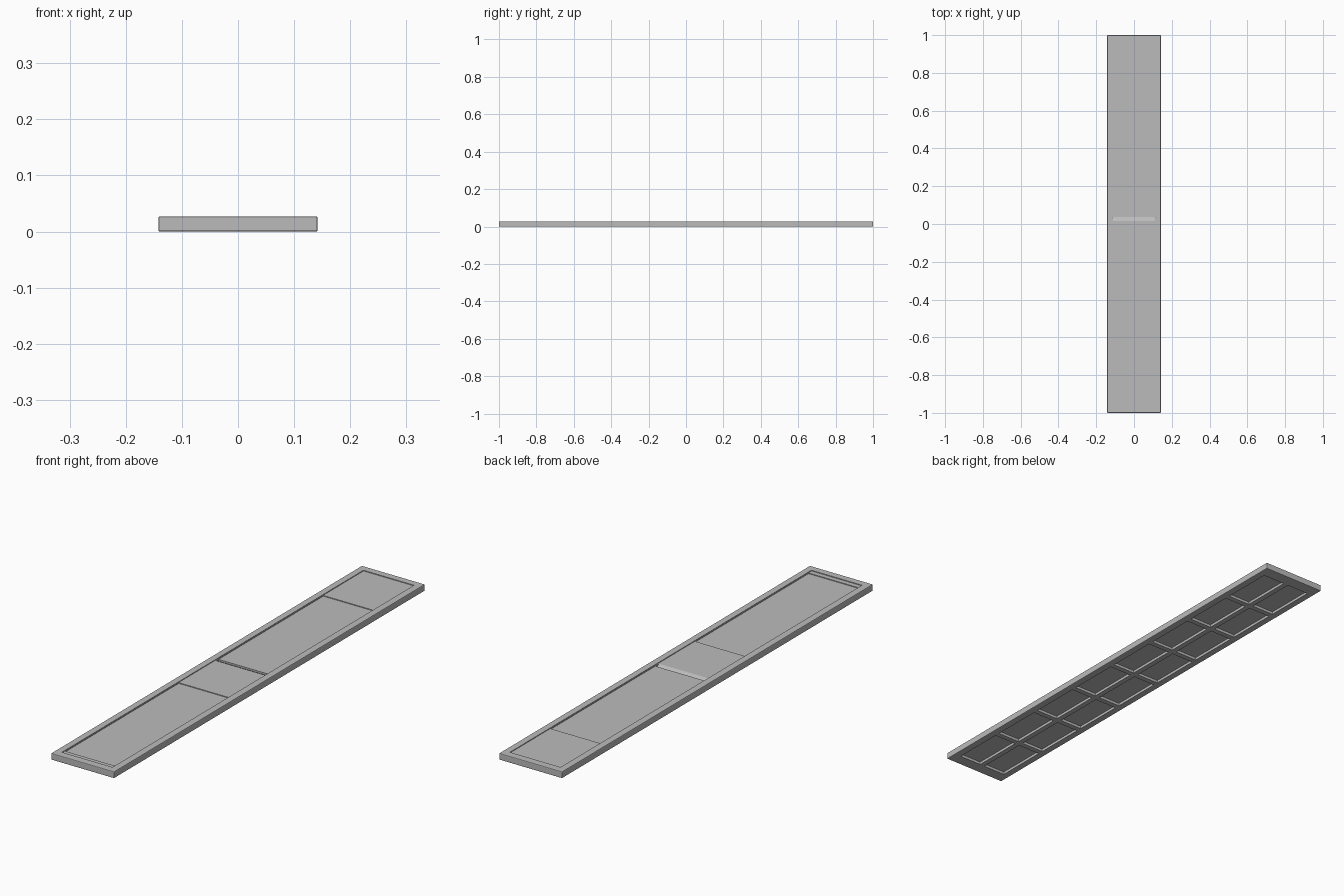
import bpy, bmesh

old = bpy.data.objects.get("Cube")
if old:
    bpy.data.objects.remove(old, do_unlink=True)

WIDTH, LENGTH, HEIGHT = 0.284, 2.0, 0.027
INNER = 0.114          # half width of the recessed top
LEDGE, FLOOR = 0.024, 0.021

grey = bpy.data.materials.new("plain grey")
grey.use_nodes = True
colour = (0.5, 0.5, 0.5, 1)
grey.diffuse_color = colour
grey.node_tree.nodes["Principled BSDF"].inputs["Base Color"].default_value = colour


def prism(bm, profile, half):
    """Extrude a (y, z) profile across x."""
    face = bm.faces.new([bm.verts.new((-half, y, z)) for y, z in profile])
    out = bmesh.ops.extrude_face_region(bm, geom=[face])
    moved = [v for v in out["geom"] if isinstance(v, bmesh.types.BMVert)]
    bmesh.ops.translate(bm, verts=moved, vec=(2 * half, 0, 0))
    return [face.verts[i] for i in range(len(profile))] + moved


def box(bm, half, y0, y1, z0, z1, x=0):
    verts = prism(bm, [(y0, z0), (y1, z0), (y1, z1), (y0, z1)], half)
    bmesh.ops.translate(bm, verts=verts, vec=(x, 0, 0))


def finish(bm, name):
    bmesh.ops.recalc_face_normals(bm, faces=bm.faces)
    mesh = bpy.data.meshes.new(name)
    bm.to_mesh(mesh)
    bm.free()
    obj = bpy.data.objects.new(name, mesh)
    bpy.context.collection.objects.link(obj)
    mesh.materials.append(grey)
    return obj


# Slab with softened edges
bm = bmesh.new()
box(bm, WIDTH / 2, -LENGTH / 2, LENGTH / 2, 0, HEIGHT)
bmesh.ops.bevel(bm, geom=bm.edges[:], offset=0.003, segments=2, profile=0.5,
                affect='EDGES')
slab = finish(bm, "tray_slab")


def cut(bm, name):
    cutter = finish(bm, name)
    cutter.hide_render = True
    mod = slab.modifiers.new(name, 'BOOLEAN')
    mod.operation, mod.solver, mod.object = 'DIFFERENCE', 'EXACT', cutter
    bpy.context.view_layer.objects.active = slab
    bpy.ops.object.modifier_apply(modifier=name)
    bpy.data.objects.remove(cutter, do_unlink=True)


# Shallow recess over the top
bm = bmesh.new()
box(bm, INNER, -0.97, 0.97, LEDGE, 0.05)
cut(bm, "top_recess")

# Two deeper panels
bm = bmesh.new()
for start, end in ((-0.95, -0.22), (0.035, 0.71)):
    box(bm, INNER - 0.001, start, end, FLOOR, 0.05)
cut(bm, "panel_recesses")

# Sloped cross groove at the middle
bm = bmesh.new()
prism(bm, [(0.016, LEDGE), (0.036, 0.014), (0.036, 0.05), (0.016, 0.05)], 0.11)
cut(bm, "middle_groove")

# Two rows of hollow cells underneath, leaving ribs between them
bm = bmesh.new()
PITCH, RIB = 0.24, 0.022
for row in range(8):
    y = (row - 3.5) * PITCH
    for side in (-1, 1):
        box(bm, 0.051, y - (PITCH - RIB) / 2, y + (PITCH - RIB) / 2,
            -0.02, 0.011, side * 0.062)
cut(bm, "underside_cells")
